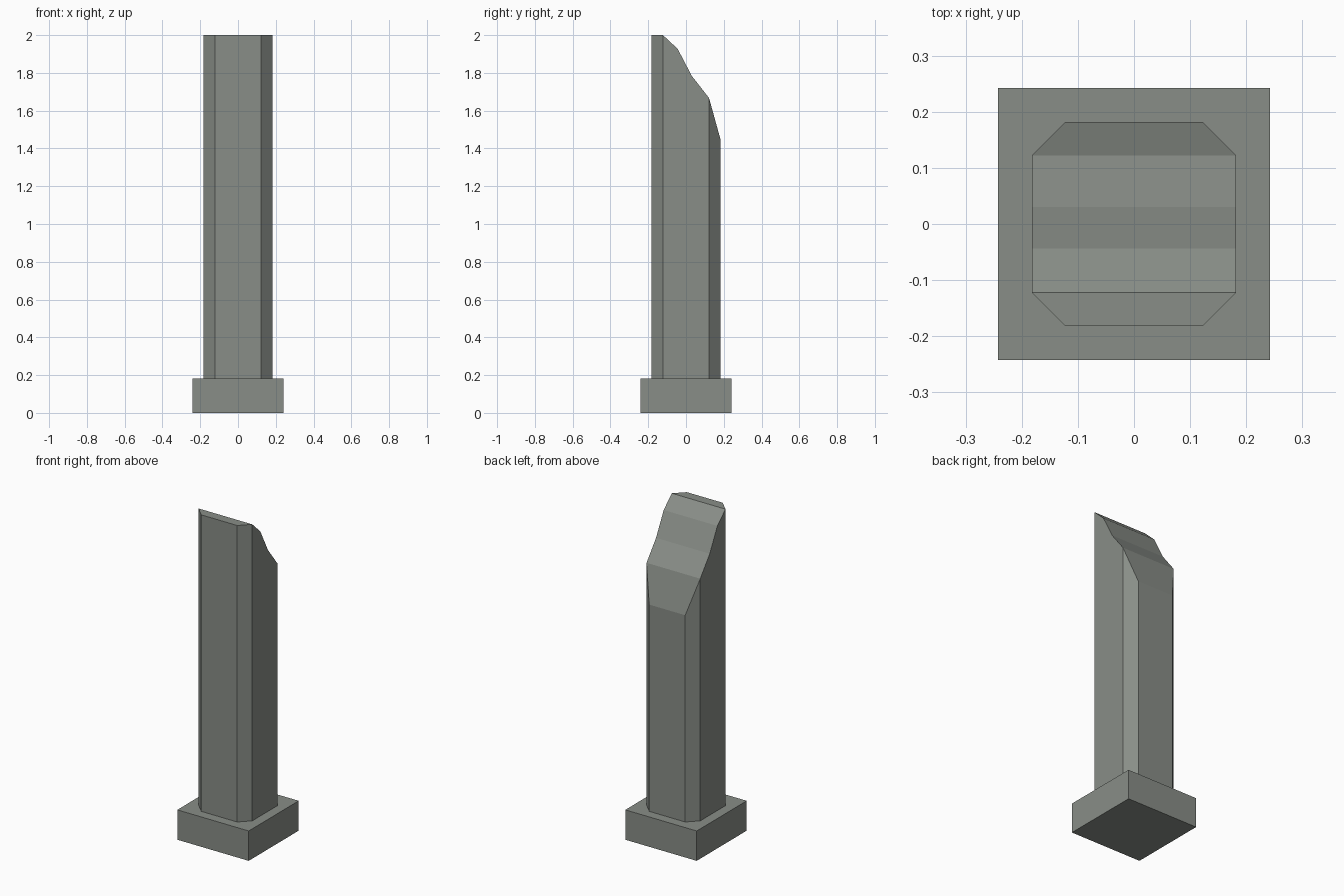
import bpy, bmesh

if "Cube" in bpy.data.objects:
    bpy.data.objects.remove(bpy.data.objects["Cube"])

stone = bpy.data.materials.new("grey green stone")
stone.diffuse_color = (0.25, 0.27, 0.245, 1)
stone.use_nodes = True
stone.node_tree.nodes["Principled BSDF"].inputs["Base Color"].default_value = stone.diffuse_color

BASE_TOP = 0.183


def finish(bm, name):
    bmesh.ops.recalc_face_normals(bm, faces=bm.faces)
    me = bpy.data.meshes.new(name)
    bm.to_mesh(me)
    bm.free()
    me.materials.append(stone)
    ob = bpy.data.objects.new(name, me)
    bpy.context.collection.objects.link(ob)
    return ob


# square plinth
bm = bmesh.new()
bmesh.ops.create_cube(bm, size=1)
for v in bm.verts:
    v.co.x *= 0.484
    v.co.y *= 0.484
    v.co.z = BASE_TOP * (v.co.z + 0.5)
finish(bm, "plinth")

# chamfered shaft with broken sloping top: rows of (y, half width, top height)
rows = [(-0.182, 0.122, 2.0), (-0.122, 0.182, 2.0), (-0.044, 0.182, 1.927),
        (0.030, 0.182, 1.785), (0.122, 0.182, 1.667), (0.182, 0.122, 1.45)]
bm = bmesh.new()
sides = []
for s in (-1, 1):
    top = [bm.verts.new((s * w, y, z)) for y, w, z in rows]
    low = {i: bm.verts.new((s * rows[i][1], rows[i][0], BASE_TOP)) for i in (0, 1, 4, 5)}
    # front chamfer, flank and back chamfer
    for a, b in ((0, 1), (1, 4), (4, 5)):
        bm.faces.new([low[a], low[b]] + top[a:b + 1][::-1])
    sides.append((top, low))
(tl, ll), (tr, lr) = sides
# top strips, front and back walls, underside
for i in range(5):
    bm.faces.new((tl[i], tr[i], tr[i + 1], tl[i + 1]))
for i in (0, 5):
    bm.faces.new((ll[i], lr[i], tr[i], tl[i]))
bm.faces.new([ll[i] for i in (0, 1, 4, 5)] + [lr[i] for i in (5, 4, 1, 0)])
finish(bm, "broken_shaft")
